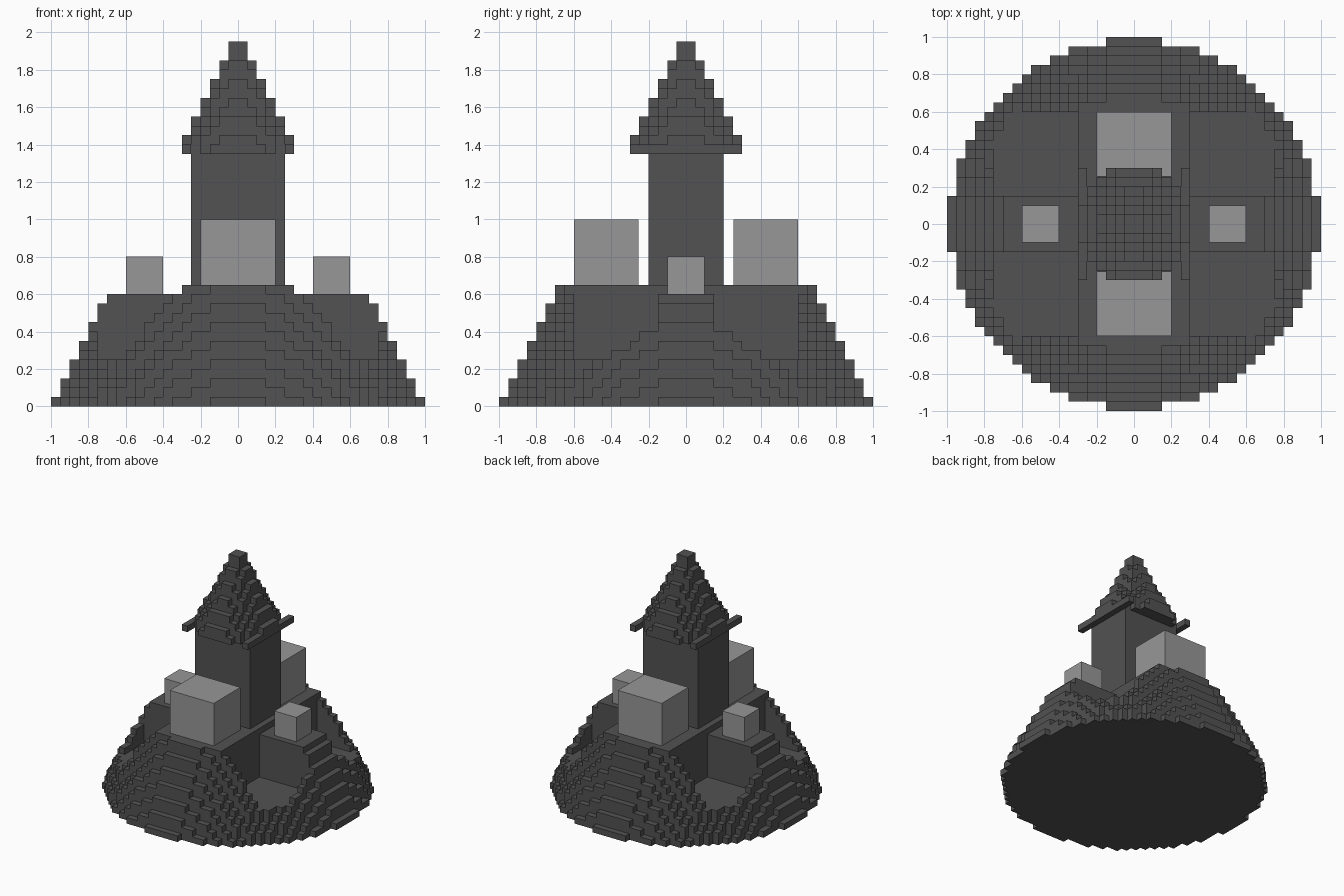
import bpy, bmesh
from mathutils import Vector

if "Cube" in bpy.data.objects:
    bpy.data.objects.remove(bpy.data.objects["Cube"], do_unlink=True)

U = 0.05  # edge length of one building cube


def material(name, value):
    m = bpy.data.materials.new(name)
    m.use_nodes = True
    col = (value, value, value, 1)
    m.diffuse_color = col
    m.node_tree.nodes["Principled BSDF"].inputs["Base Color"].default_value = col
    return m


DARK = material("dark stone", 0.085)
LIGHT = material("light stone", 0.31)


def finish(name, bm, mat):
    me = bpy.data.meshes.new(name)
    bm.to_mesh(me)
    bm.free()
    me.materials.append(mat)
    ob = bpy.data.objects.new(name, me)
    bpy.context.scene.collection.objects.link(ob)
    return ob


def box(name, lo, hi, mat):
    bm = bmesh.new()
    bmesh.ops.create_cube(bm, size=1)
    for v in bm.verts:
        v.co = Vector([(a + b) / 2 + c * (b - a) for a, b, c in zip(lo, hi, v.co)])
    return finish(name, bm, mat)


def voxels(name, cells, mat):
    """Outer skin of a set of unit cells."""
    bm = bmesh.new()
    verts = {}

    def vert(p):
        if p not in verts:
            verts[p] = bm.verts.new([c * U for c in p])
        return verts[p]

    for cell in sorted(cells):
        for axis in range(3):
            b, c = (axis + 1) % 3, (axis + 2) % 3
            for side in (0, 1):
                n = list(cell)
                n[axis] += 2 * side - 1
                if tuple(n) in cells:
                    continue
                loop = []
                for db, dc in ((0, 0), (1, 0), (1, 1), (0, 1)):
                    p = list(cell)
                    p[axis] += side
                    p[b] += db
                    p[c] += dc
                    loop.append(vert(tuple(p)))
                bm.faces.new(loop if side else loop[::-1])
    return finish(name, bm, mat)


def cone_layer(k):
    """Cells of the big stepped cone at layer k."""
    r2 = (19.75 - k / 2) ** 2
    return {(i, j, k) for i in range(-20, 20) for j in range(-20, 20)
            if (i + 0.5) ** 2 + (j + 0.5) ** 2 <= r2}


def carved(cell):
    """Four corner courtyards, and the lower side terraces."""
    x, y = abs(cell[0] + 0.5), abs(cell[1] + 0.5)
    k = cell[2]
    courtyard = k >= 5 and 6 < x < 15 and 3 < y < 12
    terrace = k >= 12 and x > 6 and y < 12
    return courtyard or terrace


# Stepped mound with cross-shaped terraces
mound = set().union(*(cone_layer(k) for k in range(13)))
voxels("mound", {c for c in mound if not carved(c)}, DARK)

# Tower shaft
box("tower", (-0.25, -0.2, 0.65), (0.25, 0.2, 1.35), DARK)

# Stepped spire, with a long eave beam along each side
spire = set().union(*(cone_layer(k) for k in range(27, 39)))
spire |= {(i, j, 27) for i in (-6, 5) for j in range(-6, 6)}
voxels("spire", spire, DARK)

# Large blocks front and back, small blocks left and right
for s, end, side in ((-1, "front", "right"), (1, "back", "left")):
    y0, y1 = sorted((s * 0.255, s * 0.6))
    box(end + "_block", (-0.2, y0, 0.65), (0.2, y1, 1.0), LIGHT)
    x0, x1 = sorted((s * 0.4, s * 0.6))
    box(side + "_block", (x0, -0.1, 0.6), (x1, 0.1, 0.8), LIGHT)
